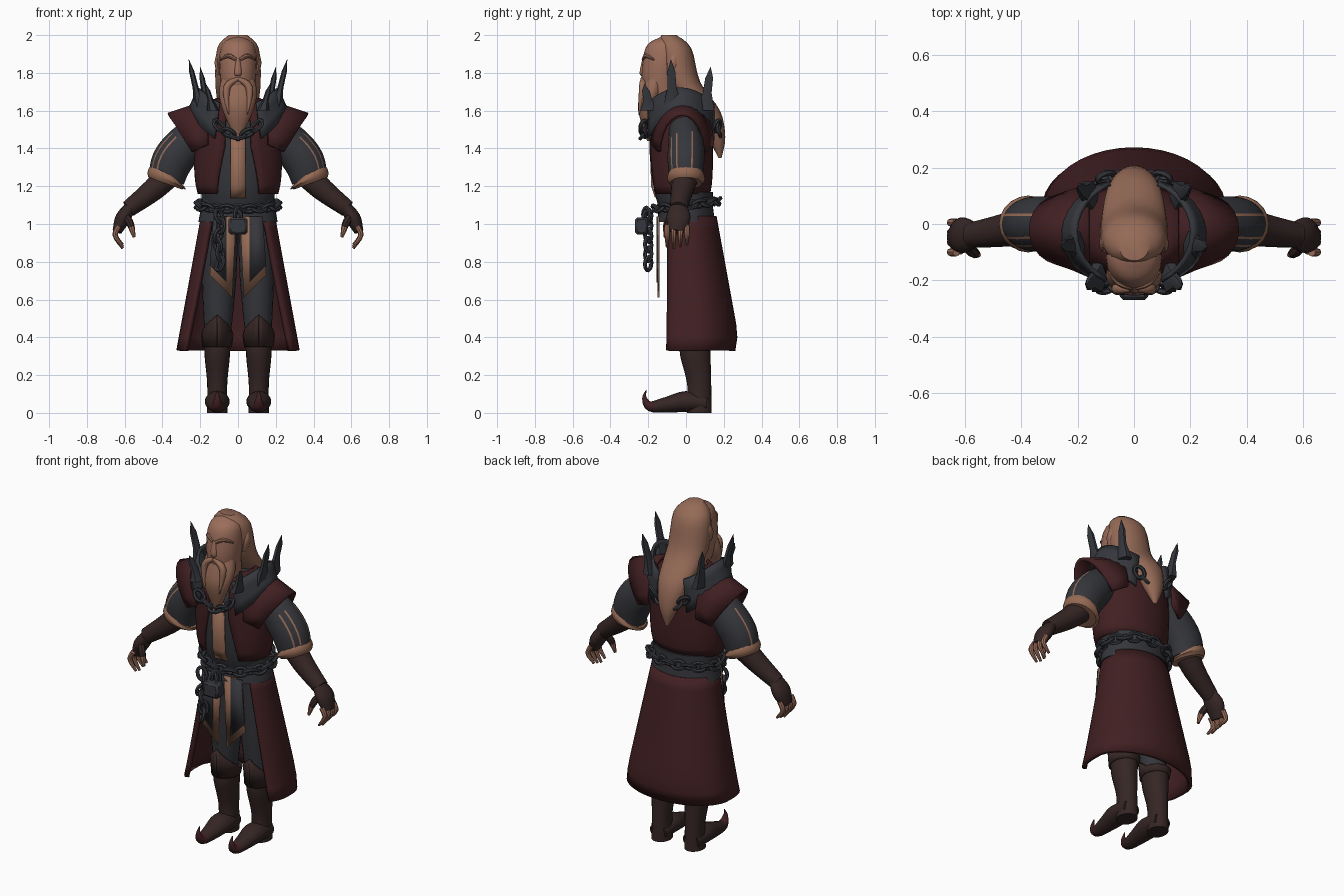
import bpy, bmesh
from math import sin, cos, pi, radians
from mathutils import Vector, Quaternion

default_cube = bpy.data.objects.get("Cube")
if default_cube:
    bpy.data.objects.remove(default_cube, do_unlink=True)


def material(name, *rgb):
    mat = bpy.data.materials.new(name)
    mat.use_nodes = True
    mat.diffuse_color = (*rgb, 1)
    shader = next(node for node in mat.node_tree.nodes if node.type == 'BSDF_PRINCIPLED')
    shader.inputs["Base Color"].default_value = (*rgb, 1)
    return mat


SKIN = material("skin", .33, .155, .105)
HAIR = material("hair", .3, .145, .095)
TRIM = material("tan trim", .3, .145, .09)
CLOTH = material("dark grey cloth", .036, .037, .044)
IRON = material("iron", .037, .039, .047)
RED = material("dark red cloth", .053, .014, .016)
BROWN = material("brown leather", .035, .019, .018)
made = []


def finish(name, bm, mats, mirror=False, thick=0, bevel=0):
    bmesh.ops.recalc_face_normals(bm, faces=bm.faces)
    mesh = bpy.data.meshes.new(name)
    bm.to_mesh(mesh)
    bm.free()
    for mat in mats:
        mesh.materials.append(mat)
    ob = bpy.data.objects.new(name, mesh)
    bpy.context.collection.objects.link(ob)
    if mirror:
        ob.modifiers.new("Mirror", 'MIRROR')
    if thick:
        solid = ob.modifiers.new("Solidify", 'SOLIDIFY')
        solid.thickness, solid.offset = thick, 0
    if bevel:
        ob.modifiers.new("Bevel", 'BEVEL').width = bevel
    made.append(ob)


def circle(count):
    return [(cos(2 * pi * i / count), sin(2 * pi * i / count)) for i in range(count)]


def spline(points, steps):
    """Catmull-Rom curve through (x, y, z, radius) points."""
    points = [Vector(p) for p in points]
    last = len(points) - 1
    curve = []
    for i in range(last):
        a, b, c, d = (points[min(max(k, 0), last)] for k in range(i - 1, i + 3))
        for s in range(steps):
            t = s / steps
            curve.append(b + (c - a + (a * 2 - b * 5 + c * 4 - d + (b * 3 - c * 3 + d - a) * t) * t) * (t / 2))
    return curve + [points[last]]


def tube(name, points, *mats, squash=1, sides=20, steps=4, flat=False, ref=(0, 1, 0), rule=None):
    """Skin a smooth path with elliptical rings; parts off the centre line are mirrored."""
    bm = bmesh.new()
    curve = spline(points, steps)
    last = len(curve) - 1
    rings = []
    for i, p in enumerate(curve):
        along = Vector((0, 0, 1)) if flat else curve[min(i + 1, last)].xyz - curve[max(i - 1, 0)].xyz
        u = along.cross(Vector(ref)).normalized()
        v = along.normalized().cross(u) * squash
        rings.append([bm.verts.new(p.xyz + (u * c + v * s) * p.w) for c, s in circle(sides)])
    for i in range(last):
        for j in range(sides):
            k = (j + 1) % sides
            face = bm.faces.new((rings[i][j], rings[i][k], rings[i + 1][k], rings[i + 1][j]))
            if rule and rule(i / last, j):
                face.material_index = 1
    bm.faces.new(rings[0])
    bm.faces.new(rings[-1])
    finish(name, bm, mats, mirror=any(p[0] for p in points))


def sheet(name, rows, mat, thick, mirror=True):
    bm = bmesh.new()
    grid = [[bm.verts.new(p) for p in row] for row in rows]
    for low, high in zip(grid, grid[1:]):
        for j in range(len(low) - 1):
            bm.faces.new((low[j], low[j + 1], high[j + 1], high[j]))
    finish(name, bm, [mat], mirror, thick)


def half_arc(z, centre, rx, ry, start, front=1, count=14):
    """Left half of a ring, from the front opening round to the middle of the back."""
    row = []
    for i in range(count + 1):
        angle = radians(start + (180 - start) * i / count)
        power = front if cos(angle) > 0 else 1
        depth = abs(cos(angle)) ** power * (1 if cos(angle) > 0 else -1)
        row.append((rx * abs(sin(angle)) ** power, centre - ry * depth, z))
    return row


def plate(name, outline, y, mat):
    bm = bmesh.new()
    bm.faces.new([bm.verts.new((x, y, z)) for x, z in outline])
    finish(name, bm, [mat], True, .009)


def chain(name, path, count, closed=False):
    """Oval links along a path, each turned a quarter against the next."""
    bm = bmesh.new()
    for k in range(count):
        t = k / (count if closed else count - 1)
        heading = path(t + .01) - path(t - .01)
        turn = heading.to_track_quat('X', 'Z') @ Quaternion((1, 0, 0), pi / 4 * (-1) ** k)
        loops = [[bm.verts.new(path(t) + turn @ Vector(((.037 + .011 * a) * c, (.024 + .011 * a) * s, .011 * b)))
                  for a, b in circle(6)] for c, s in circle(12)]
        for i, loop in enumerate(loops):
            before = loops[i - 1]
            for j in range(len(loop)):
                bm.faces.new((before[j - 1], before[j], loop[j], loop[j - 1]))
    finish(name, bm, [IRON])


# Head, face and hair
tube("head", [(0, -.08, 1.6, .07), (0, -.13, 1.73, .09), (0, -.12, 1.86, .1), (0, -.11, 1.95, .085),
              (0, -.1, 1.99, .03)], SKIN, squash=1.1, flat=True)
tube("hair", [(0, -.09, 2, .05), (0, -.06, 1.93, .11), (0, -.02, 1.75, .12), (0, .1, 1.6, .1),
              (0, .16, 1.46, .06), (0, .18, 1.35, .01)], HAIR, squash=.8, flat=True)
tube("beard", [(0, -.16, 1.79, .08), (0, -.18, 1.7, .1), (0, -.205, 1.6, .08), (0, -.2, 1.44, .01)],
     HAIR, squash=.6, flat=True)
tube("moustache", [(0, -.23, 1.77, .01), (.06, -.23, 1.72, .02), (.05, -.25, 1.58, .003)], HAIR, sides=10)
tube("nose", [(0, -.22, 1.88, .01), (0, -.225, 1.8, .022), (0, -.22, 1.78, .01)], SKIN, sides=10, flat=True)
tube("brow", [(.01, -.225, 1.87, .01), (.05, -.21, 1.89, .012), (.09, -.17, 1.87, .005)], HAIR, sides=8)
tube("ear", [(.1, -.08, 1.79, .01), (.11, -.07, 1.85, .014), (.11, -.06, 1.9, .004)],
     SKIN, squash=2, sides=8, flat=True)

# Torso, shirt strip and open vest
tube("shirt", [(0, 0, 1.05, .17), (0, -.03, 1.2, .19), (0, -.03, 1.5, .2), (0, -.03, 1.64, .1)],
     CLOTH, squash=.75, flat=True)
sheet("shirt_strip", [[(x, y, z) for x in (-.04, 0, .04)]
                      for y, z in ((-.16, 1.14), (-.18, 1.2), (-.19, 1.5))], TRIM, .009, False)
vest = []
for i in range(11):
    t = i / 10
    width = .225 * (1 - t ** 8 / 2) - .02 * (1 - t) ** 8
    vest.append(half_arc(1.16 + t / 2, -.03, width, .73 * width, 33 - 30 * min(t, .5)))
sheet("vest", vest, RED, .018)

# Pointed shoulder caps arching over the sleeves
caps = [[], [], []]
for i in range(13):
    rise, side = sin(pi * i / 12), -cos(pi * i / 12)
    for k, row in enumerate(caps):
        row.append((.16 + k * (.04 + .065 * rise), -.02 + (.16 - .02 * k) * side,
                    1.42 - .02 * k + (.23 - .015 * k) * rise))
sheet("shoulder_cap", caps, RED, .018)

# Armoured collar with spikes
collar = [[], [], [], []]
for i in range(13):
    angle = radians(28 + 128 * i / 12)
    for k, row in enumerate(collar):
        reach = .26 - .018 * k
        row.append((reach * sin(angle), -.03 - .19 * cos(angle),
                    1.41 + .07 * k + (.19 - .03 * k) * sin(angle) ** 2))
sheet("collar", collar, IRON, .016)
for label, base, tip in (("front", (.13, -.19, 1.6), (.17, -.22, 1.74)),
                         ("side", (.2, -.07, 1.62), (.26, -.08, 1.87)),
                         ("back", (.16, .1, 1.6), (.2, .13, 1.83))):
    shaft = Vector(base).lerp(Vector(tip), .4)
    blade = Vector(base).lerp(Vector(tip), .75)
    tube(label + "_spike", [(*base, .035), (*shaft, .016), (*blade, .014), (*tip, .001)], IRON,
         squash=1.7, sides=6, steps=1, flat=True)
for label, y in (("front", -.225), ("back", .165)):
    chain(label + "_collar_chain", lambda t: Vector(((t - .5) / 5, y, 1.47 + .2 * (t - .5) ** 2)), 5)

# Belt, waist chain, padlock and hanging chain
tube("belt", [(0, 0, 1.01, .21), (0, 0, 1.1, .195), (0, 0, 1.17, .195)], CLOTH, squash=.73, sides=32, flat=True)
chain("waist_chain", lambda t: Vector((.21 * sin(2 * pi * t), -.165 * cos(2 * pi * t),
                                       1.1 - .02 * cos(2 * pi * t))), 22, True)
chain("hanging_chain", lambda t: Vector((-.1 + .01 * sin(9 * t), -.2, 1.04 - t / 4)), 6)
chain("lock_shackle", lambda t: Vector((0, -.21, 1.05 - .02 * t)), 2)
bm = bmesh.new()
bmesh.ops.create_cube(bm, size=.1)
bmesh.ops.scale(bm, vec=(1, .7, .9), verts=bm.verts)
bmesh.ops.translate(bm, vec=(0, -.235, .99), verts=bm.verts)
finish("padlock", bm, [IRON], bevel=.012)

# Long open coat skirt with a rounded hem, and front panels
skirt = []
for i in range(11):
    t = i / 10
    spread = min(t / .85, 1) - max(t - .9, 0)
    skirt.append(half_arc(1.04 - .71 * t, .01 + .05 * spread, .185 + .13 * t, .14 + .06 * spread,
                          45 + 5 * t, .9 - .35 * t))
sheet("coat_skirt", skirt, RED, .024)
plate("panel_border", [(.01, 1.04), (.13, 1.04), (.15, .73), (.03, .61)], -.146, TRIM)
plate("panel_cloth", [(.06, 1.04), (.13, 1.04), (.15, .78), (.06, .69)], -.152, CLOTH)

# Puffed sleeves with stitched stripes, cuffs and gloves
tube("sleeve", [(.19, -.01, 1.5, .09), (.28, 0, 1.42, .105), (.35, 0, 1.33, .108), (.38, 0, 1.23, .095)],
     CLOTH, TRIM, squash=.9, sides=64, rule=lambda t, j: .3 < t < .8 and j in (5, 9, 60))
tube("cuff", [(.36, 0, 1.26, .1), (.375, 0, 1.24, .112), (.385, 0, 1.215, .095)], TRIM, squash=.9)
tube("glove", [(.37, 0, 1.26, .07), (.45, -.02, 1.18, .06), (.58, -.04, 1.08, .045)], BROWN)
tube("hand", [(.57, -.04, 1.09, .03), (.61, -.04, 1.03, .04), (.64, -.05, .96, .025)], BROWN, squash=1.6)
for k, label in enumerate(("index", "middle", "ring", "little")):
    y = -.1 + .035 * k
    tube(label + "_finger", [(.63, y, .99, .015), (.65, y, .94, .014), (.61, y, .87 + .01 * abs(k - 1), .007)],
         SKIN, sides=8)
tube("thumb", [(.6, -.07, 1.05, .02), (.57, -.1, 1, .02), (.55, -.11, .93, .008)],
     BROWN, SKIN, sides=8, rule=lambda t, j: t > .5)

# Trousers, boots with peaked cuffs and curled toes
tube("trouser_leg", [(.09, .02, 1, .09), (.1, .03, .7, .09), (.11, .04, .3, .06)], CLOTH, flat=True)
tube("boot", [(.11, .05, .38, .07), (.11, .05, .3, .067), (.11, .07, .15, .053), (.11, .07, 0, .055)],
     BROWN, squash=1.2, flat=True)
peak = [[], []]
for i in range(25):
    angle = 2 * pi * i / 24
    for row, z, grow in zip(peak, (.35, .52 - .13 * min(1, min(i, 24 - i) / 7)), (0, .008)):
        row.append((.11 + (.073 + grow) * sin(angle), .045 - (.085 + grow) * cos(angle), z))
sheet("boot_peak", peak, BROWN, .01)
tube("foot", [(.11, .11, .05, .045), (.11, 0, .06, .055), (.11, -.1, .043, .042), (.11, -.19, .035, .027),
              (.11, -.22, .08, .012), (.11, -.21, .12, .002)],
     BROWN, RED, squash=1.2, ref=(1, 0, 0), rule=lambda t, j: t > .5)

# Smooth shading with crisp edges
bpy.ops.object.select_all(action='DESELECT')
for ob in made:
    ob.select_set(True)
bpy.context.view_layer.objects.active = made[0]
bpy.ops.object.shade_smooth_by_angle(angle=radians(40))
